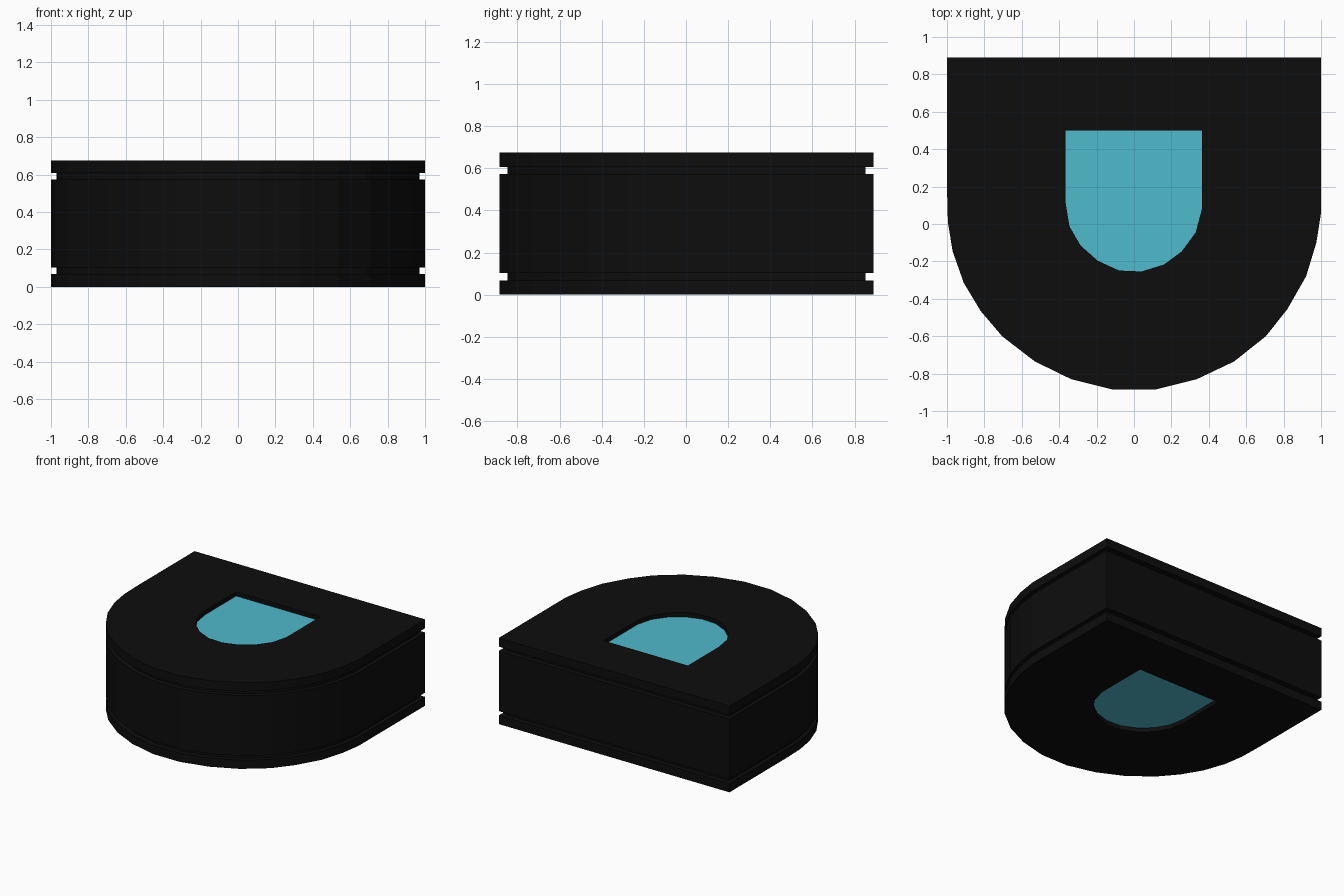
import bpy, bmesh

cube = bpy.data.objects.get("Cube")
if cube:
    bpy.data.objects.remove(cube, do_unlink=True)


def make_material(name, color):
    mat = bpy.data.materials.new(name)
    mat.use_nodes = True
    mat.diffuse_color = color
    bsdf = mat.node_tree.nodes["Principled BSDF"]
    bsdf.inputs["Base Color"].default_value = color
    return mat


BLACK = make_material("black", (0.004, 0.004, 0.004, 1))
CYAN = make_material("cyan", (0.078, 0.49, 0.6, 1))

HEIGHT = 0.675
PLATE = 0.068      # thickness of the end plates
GROOVE = 0.034     # height of each groove
RECESS = 0.033     # depth of the window pocket

# D-shaped outlines, flat at the back and rounded at the front
OUTER = [(1, .89), (1, .06), (.975, -.1), (.92, -.28), (.82, -.455),
         (.705, -.6), (.535, -.735), (.335, -.83), (.115, -.885),
         (-.115, -.885), (-.335, -.83), (-.53, -.735), (-.705, -.6),
         (-.82, -.465), (-.91, -.315), (-.97, -.145), (-.995, .01),
         (-1, .2), (-1, .89)]
WINDOW = [(.363, .5), (.363, .08), (.33, -.045), (.255, -.147),
          (.16, -.217), (.04, -.254), (-.08, -.249), (-.195, -.196),
          (-.286, -.115), (-.345, -.013), (-.366, .115), (-.366, .5)]


def ring(bm, outline, z, sx=1, sy=1):
    return [bm.verts.new((x * sx, y * sy, z)) for x, y in outline]


def wall(bm, low, high):
    for i in range(len(low)):
        j = (i + 1) % len(low)
        bm.faces.new((low[i], low[j], high[j], high[i]))


def finish(bm, name):
    bmesh.ops.recalc_face_normals(bm, faces=bm.faces[:])
    mesh = bpy.data.meshes.new(name)
    bm.to_mesh(mesh)
    bm.free()
    mesh.materials.append(BLACK)
    mesh.materials.append(CYAN)
    obj = bpy.data.objects.new(name, mesh)
    bpy.context.collection.objects.link(obj)


def slab(name, z0, z1, sx=1, sy=1):
    bm = bmesh.new()
    low, high = ring(bm, OUTER, z0, sx, sy), ring(bm, OUTER, z1, sx, sy)
    wall(bm, low, high)
    bm.faces.new(low)
    bm.faces.new(high)
    finish(bm, name)


def window_plate(name, z_inner, z_outer, z_floor):
    bm = bmesh.new()
    inner, rim = ring(bm, OUTER, z_inner), ring(bm, OUTER, z_outer)
    floor, lip = ring(bm, WINDOW, z_floor), ring(bm, WINDOW, z_outer)
    wall(bm, inner, rim)
    wall(bm, floor, lip)
    bm.faces.new(inner)
    bm.faces.new(floor).material_index = 1
    # Outer cap with the window opening left free
    edges = [bm.edges.get((loop[i - 1], loop[i]))
             for loop in (rim, lip) for i in range(len(loop))]
    bmesh.ops.triangle_fill(bm, edges=edges, use_beauty=True)
    finish(bm, name)


# Main body, the narrower core showing in the grooves, and the end plates
slab("body", PLATE + GROOVE, HEIGHT - PLATE - GROOVE)
slab("lower_groove_core", PLATE, PLATE + GROOVE, 0.97, 0.957)
slab("upper_groove_core", HEIGHT - PLATE - GROOVE, HEIGHT - PLATE, 0.97, 0.957)
window_plate("bottom_plate", PLATE, 0, RECESS)
window_plate("top_plate", HEIGHT - PLATE, HEIGHT, HEIGHT - RECESS)
